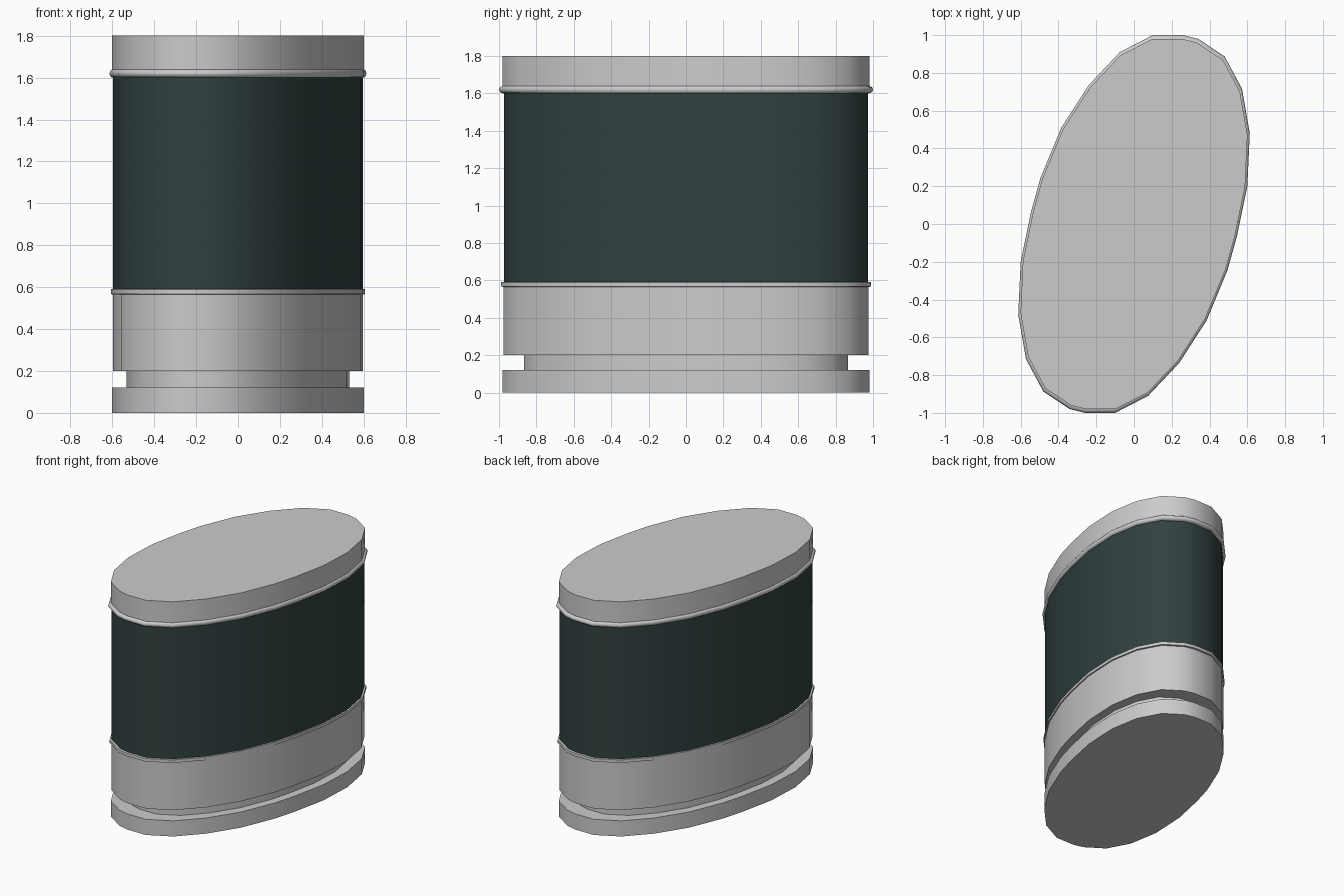
import bpy, bmesh, math

if "Cube" in bpy.data.objects:
    bpy.data.objects.remove(bpy.data.objects["Cube"])

# Half of the slanted oval outline; the other half is its point reflection
HALF = [(.10, 1.0), (.26, 1.0), (.34, .98), (.48, .887), (.572, .715), (.613, .48),
        (.60, .20), (.545, -.065), (.495, -.245), (.385, -.51), (.24, -.735), (.075, -.91)]
OUTLINE = HALF + [(-x, -y) for x, y in HALF]
OUTLINE.reverse()  # counter-clockwise


def oval(name, profile, material=None):
    """Loft the outline through (scale, z) pairs and close both ends."""
    bm = bmesh.new()
    rings = [[bm.verts.new((x * s, y * s, z)) for x, y in OUTLINE] for s, z in profile]
    n = len(OUTLINE)
    for a, b in zip(rings, rings[1:]):
        for i in range(n):
            j = (i + 1) % n
            bm.faces.new((a[i], a[j], b[j], b[i]))
    bm.faces.new(rings[0][::-1])
    bm.faces.new(rings[-1])
    mesh = bpy.data.meshes.new(name)
    bm.to_mesh(mesh)
    bm.free()
    obj = bpy.data.objects.new(name, mesh)
    bpy.context.collection.objects.link(obj)
    if material:
        mesh.materials.append(material)
    bpy.ops.object.select_all(action='DESELECT')
    obj.select_set(True)
    bpy.context.view_layer.objects.active = obj
    bpy.ops.object.shade_smooth_by_angle(angle=math.radians(42))
    return obj


def bead(name, inner, outer, z0, z1):
    """Rounded band around the body."""
    mid, h, d = (z0 + z1) / 2, (z1 - z0) / 2, outer - inner
    arc = [math.radians(a) for a in range(-90, 91, 30)]
    return oval(name, [(inner + d * math.cos(a), mid + h * math.sin(a)) for a in arc])


dark = bpy.data.materials.new("dark_green")
dark.diffuse_color = (.03, .053, .051, 1)
dark.use_nodes = True
dark.node_tree.nodes["Principled BSDF"].inputs["Base Color"].default_value = dark.diffuse_color

# Foot, recessed neck and lower casing
oval("base_plate", [(.98, 0), (.98, .12)])
oval("recessed_neck", [(.867, .12), (.867, .20)])
oval("lower_casing", [(.975, .20), (.975, .58)])

# Dark middle section between two bands
oval("dark_body", [(.974, .58), (.974, 1.61)], dark)
oval("lower_band", [(.974, .565), (.989, .567), (.989, .59), (.974, .592)])
bead("upper_band", .975, 1.0, 1.6, 1.64)

# Top cap
oval("top_cap", [(.98, 1.61), (.98, 1.8)])
